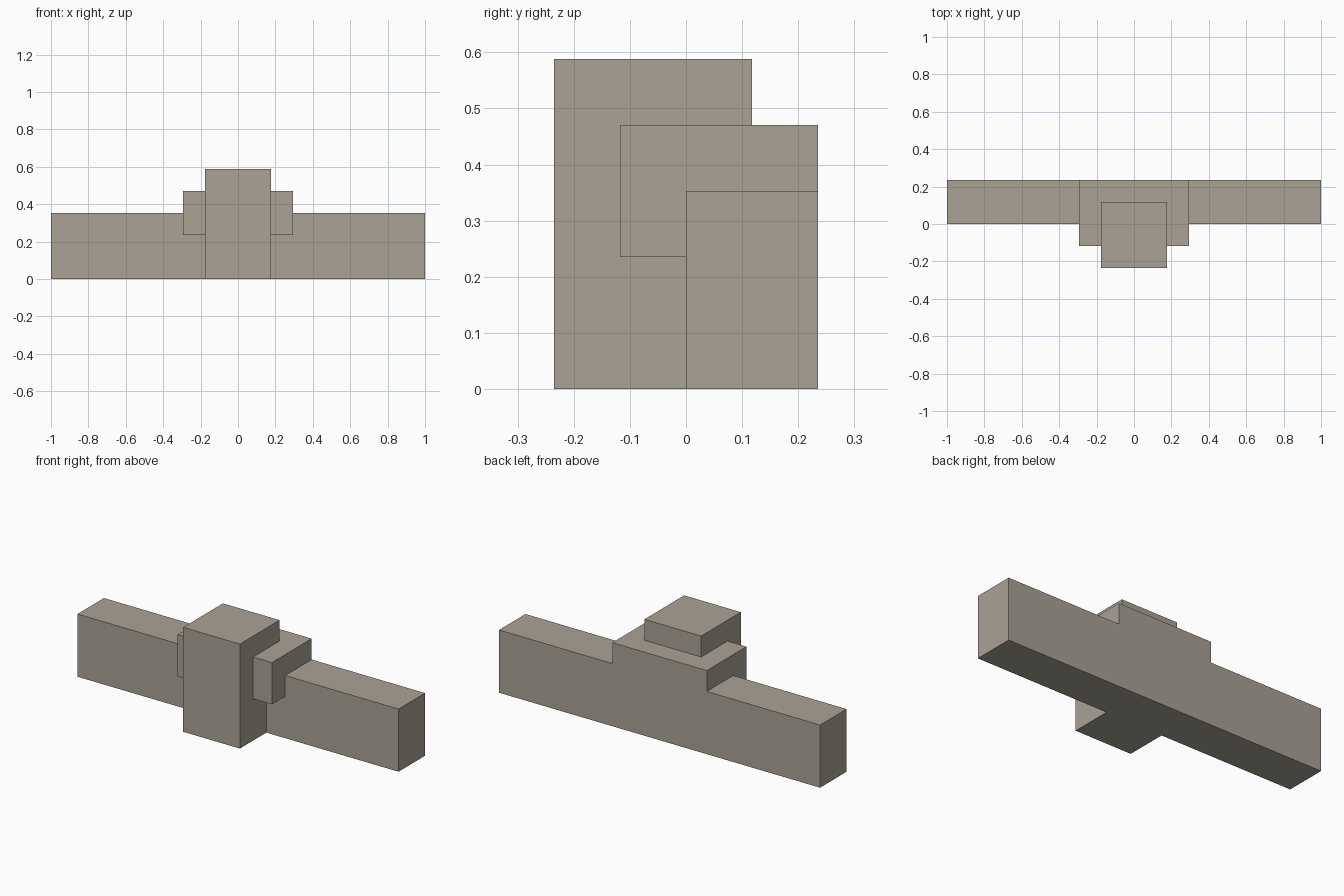
import bpy
import bmesh
from mathutils import Matrix, Vector

if "Cube" in bpy.data.objects:
    bpy.data.objects.remove(bpy.data.objects["Cube"])

U = 2 / 17  # base module of the design

stone = bpy.data.materials.new("warm grey stone")
stone.diffuse_color = (0.40, 0.36, 0.30, 1)
stone.use_nodes = True
stone.node_tree.nodes["Principled BSDF"].inputs["Base Color"].default_value = stone.diffuse_color


def box(name, half_width, y0, y1, z0, z1):
    """Box symmetric about x = 0, sizes in modules."""
    bm = bmesh.new()
    size = Vector((2 * half_width, y1 - y0, z1 - z0)) * U
    centre = Vector((0, (y0 + y1) / 2, (z0 + z1) / 2)) * U
    bmesh.ops.create_cube(bm, size=1, matrix=Matrix.Translation(centre) @ Matrix.Diagonal(size.to_4d()))
    mesh = bpy.data.meshes.new(name)
    bm.to_mesh(mesh)
    bm.free()
    mesh.materials.append(stone)
    obj = bpy.data.objects.new(name, mesh)
    bpy.context.collection.objects.link(obj)
    return obj


# Long wall, with the overhanging block and front pillar fused into it
wall = box("wall_with_pillar", 8.5, 0, 2, 0, 3)
block = box("overhanging_block", 2.5, -1, 2, 2, 4)
pillar = box("front_pillar", 1.5, -2, 1, 0, 5)

bpy.context.view_layer.objects.active = wall
for part in (block, pillar):
    part.hide_render = True
    mod = wall.modifiers.new("fuse", 'BOOLEAN')
    mod.operation = 'UNION'
    mod.solver = 'EXACT'
    mod.object = part
    bpy.ops.object.modifier_apply(modifier=mod.name)
    bpy.data.objects.remove(part)
